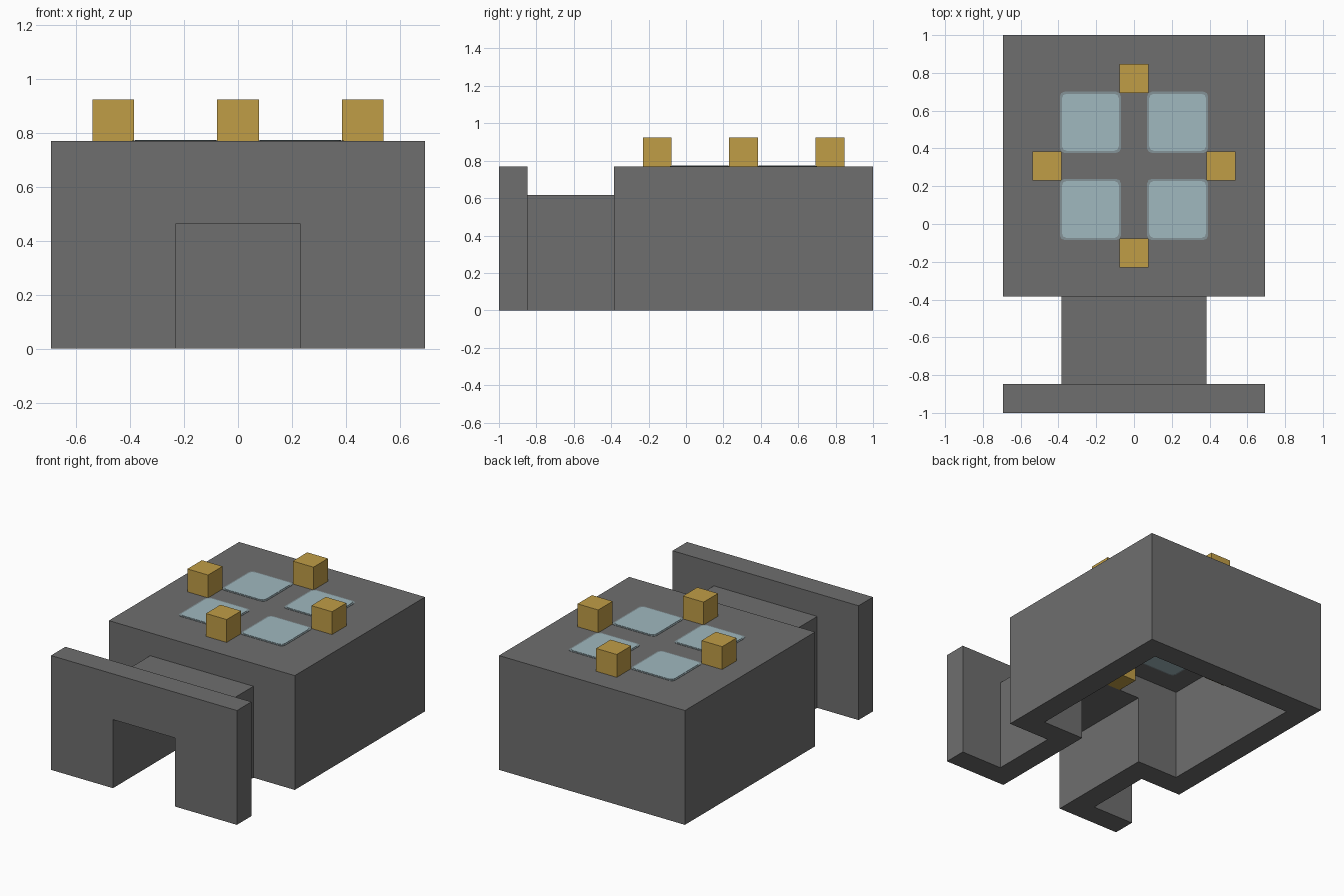
import bpy
import bmesh

if "Cube" in bpy.data.objects:
    bpy.data.objects.remove(bpy.data.objects["Cube"], do_unlink=True)

U = 2 / 13  # one building block


def material(name, rgb):
    mat = bpy.data.materials.new(name)
    mat.use_nodes = True
    mat.diffuse_color = (*rgb, 1)
    mat.node_tree.nodes["Principled BSDF"].inputs["Base Color"].default_value = (*rgb, 1)
    return mat


STONE = material("dark grey stone", (0.156, 0.156, 0.156))
GOLD = material("lamp gold", (0.53, 0.34, 0.062))
GLASS = material("pale blue glass", (0.35, 0.48, 0.52))
RIM = material("grey blue rim", (0.23, 0.29, 0.31))


def box(name, lo, hi, mat, corner=0):
    """Box between two corners; 'corner' rounds its upright edges."""
    bm = bmesh.new()
    bmesh.ops.create_cube(bm, size=1)
    for v in bm.verts:
        v.co = [lo[i] + (v.co[i] + 0.5) * (hi[i] - lo[i]) for i in range(3)]
    if corner:
        upright = [e for e in bm.edges if abs(e.verts[0].co.z - e.verts[1].co.z) > 0.01]
        bmesh.ops.bevel(bm, geom=upright, offset=corner, segments=2, profile=0.5, affect="EDGES")
    mesh = bpy.data.meshes.new(name)
    bm.to_mesh(mesh)
    bm.free()
    mesh.materials.append(mat)
    obj = bpy.data.objects.new(name, mesh)
    bpy.context.collection.objects.link(obj)
    return obj


def units(name, lo, hi, mat):
    return box(name, [c * U for c in lo], [c * U for c in hi], mat)


def carve(obj, cutter):
    mod = obj.modifiers.new("opening", "BOOLEAN")
    mod.operation = "DIFFERENCE"
    mod.solver = "EXACT"
    mod.object = cutter
    bpy.context.view_layer.objects.active = obj
    bpy.ops.object.modifier_apply(modifier=mod.name)


# Stone parts, before hollowing
room = units("room", (-4.5, -2.5, 0), (4.5, 6.5, 5), STONE)
passage = units("passage", (-2.5, -5.5, 0), (2.5, -2.5, 4), STONE)
front_wall = units("front_wall", (-4.5, -6.5, 0), (4.5, -5.5, 5), STONE)

# Hollow room interior and the tunnel that runs through to it
interior = units("interior_cutter", (-3.5, -1.5, -1), (3.5, 5.5, 4), STONE)
tunnel = units("tunnel_cutter", (-1.5, -7, -1), (1.5, -1, 3), STONE)
carve(room, interior)
for part in (room, passage, front_wall):
    carve(part, tunnel)
for cutter in (interior, tunnel):
    cutter.hide_render = True
    bpy.data.objects.remove(cutter, do_unlink=True)

# Lamps set through the roof, around the room centre
CENTRE_Y = 2
for side, dx, dy in (("front", 0, -3), ("back", 0, 3), ("left", 3, 0), ("right", -3, 0)):
    y = CENTRE_Y + dy
    units(side + "_lamp", (dx - 0.5, y - 0.5, 3), (dx + 0.5, y + 0.5, 6), GOLD)

# Four skylights with a thin rim, showing above and below the roof
for side, sx in (("left", 1), ("right", -1)):
    for end, sy in (("front", -1), ("back", 1)):
        x, y = 1.5 * sx * U, (CENTRE_Y + 1.5 * sy) * U
        for part, half, proud, mat in (("rim", 0.162, 0.002, RIM), ("pane", 0.151, 0.004, GLASS)):
            box(f"{end}_{side}_skylight_{part}",
                (x - half, y - half, 4 * U - proud),
                (x + half, y + half, 5 * U + proud), mat, corner=0.025)
